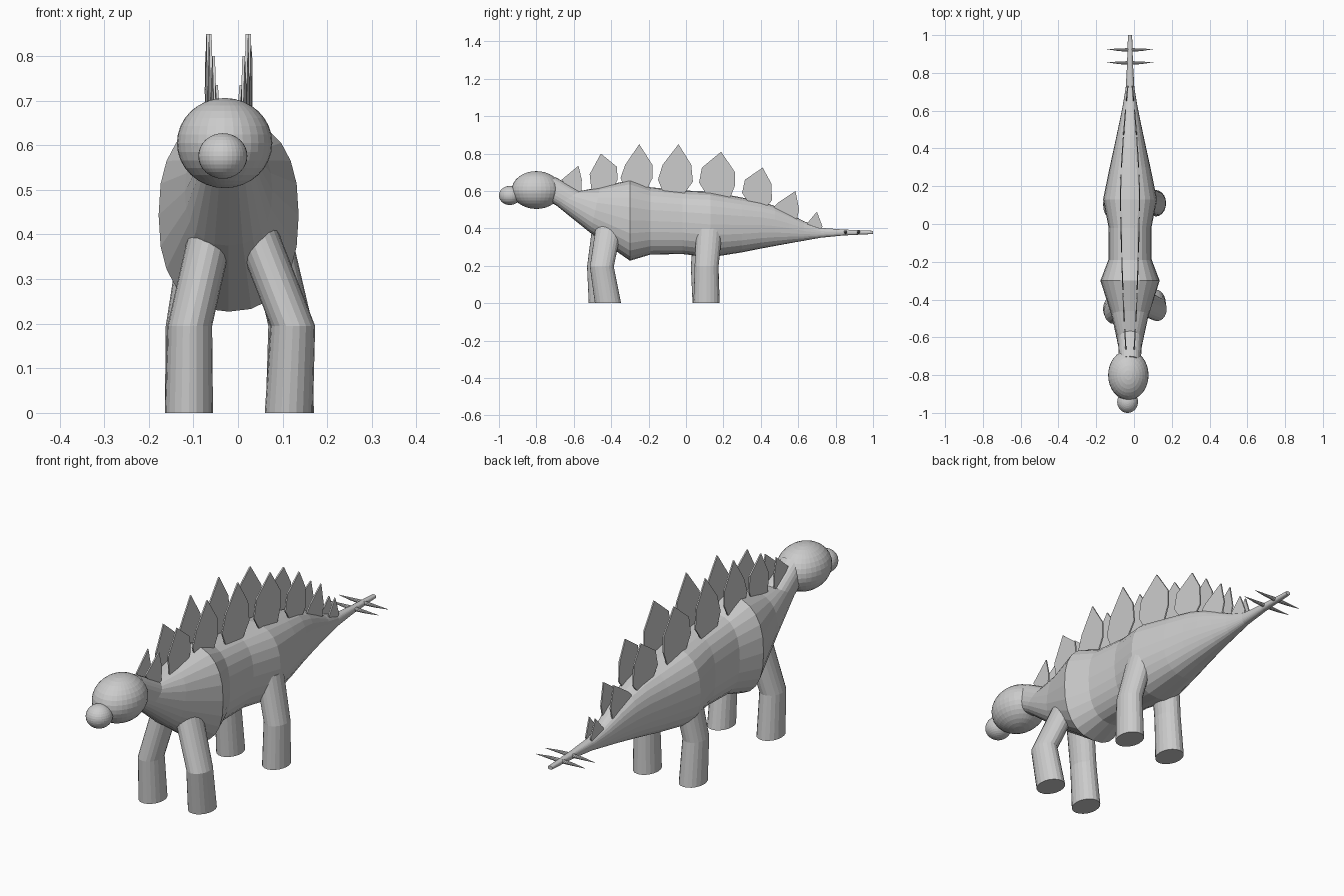
import bpy, bmesh, math
from mathutils import Vector

if "Cube" in bpy.data.objects:
    bpy.data.objects.remove(bpy.data.objects["Cube"])

CX = -0.021  # spine line


def new_object(name, bm):
    bmesh.ops.recalc_face_normals(bm, faces=bm.faces)
    mesh = bpy.data.meshes.new(name)
    bm.to_mesh(mesh)
    bm.free()
    obj = bpy.data.objects.new(name, mesh)
    bpy.context.collection.objects.link(obj)
    return obj


def loft(name, rings):
    """Skin equal-length point rings and cap both ends."""
    bm = bmesh.new()
    loops = [[bm.verts.new(p) for p in ring] for ring in rings]
    n = len(loops[0])
    for a, b in zip(loops, loops[1:]):
        for i in range(n):
            j = (i + 1) % n
            bm.faces.new((a[i], a[j], b[j], b[i]))
    bm.faces.new(loops[0])
    bm.faces.new(loops[-1][::-1])
    return new_object(name, bm)


def oval(center, u, v, n=24, power=2.0):
    """Superellipse ring spanned by half-axes u and v."""
    pts = []
    for i in range(n):
        t = 2 * math.pi * i / n
        c, s = math.cos(t), math.sin(t)
        e = 2 / power
        pts.append(Vector(center) + Vector(u) * math.copysign(abs(c) ** e, c)
                   + Vector(v) * math.copysign(abs(s) ** e, s))
    return pts


def ball(name, center, radii):
    bpy.ops.mesh.primitive_uv_sphere_add(segments=32, ring_count=16, radius=1, location=center)
    obj = bpy.context.object
    obj.name = name
    obj.scale = radii


# Body from neck to tail: top y, top z, bottom y, bottom z, half width
stations = [
    (-.70, .675, -.79, .58, .055), (-.655, .65, -.755, .56, .058),
    (-.567, .60, -.69, .52, .064), (-.46, .62, -.51, .375, .098),
    (-.30, .66, -.30, .227, .157), (-.19, .62, -.19, .26, .115),
    (-.02, .603, -.02, .263, .113), (.13, .597, .13, .245, .143),
    (.30, .565, .30, .272, .108), (.40, .545, .40, .292, .086),
    (.475, .52, .475, .306, .070), (.55, .482, .55, .320, .054),
    (.63, .438, .63, .334, .038), (.72, .403, .72, .350, .023),
    (.84, .394, .84, .362, .016), (1.0, .387, 1.0, .370, .011),
]
body_rings = []
for ty, tz, by, bz, w in stations:
    mid = (CX, (ty + by) / 2, (tz + bz) / 2)
    body_rings.append(oval(mid, (w, 0, 0), (0, (ty - by) / 2, (tz - bz) / 2), 24, 2.4))
loft("body", body_rings)

# Head and snout
ball("head", (-.03, -.80, .605), (.107, .132, .101))
ball("snout", (-.034, -.942, .576), (.055, .058, .051))

# Legs: foot, knee and hip centres, with oval radii at each
legs = {
    "front_right_leg": [(.114, -.417, 0), (.123, -.45, .195), (.035, -.41, .42)],
    "front_left_leg": [(-.110, -.45, 0), (-.108, -.465, .195), (-.057, -.43, .42)],
    "hind_right_leg": [(.116, .11, 0), (.118, .11, .195), (.07, .125, .40)],
    "hind_left_leg": [(-.110, .105, 0), (-.112, .09, .195), (-.08, .11, .40)],
}
radii = [(.054, .070), (.050, .064), (.050, .070)]
for name, path in legs.items():
    loft(name, [oval(p, (rx, 0, 0), (0, ry, 0), 20) for p, (rx, ry) in zip(path, radii)])

# Back plates: mirrored pairs, outlines in (y, z), following the spine's spread
spread = [(-.7, .020), (-.45, .034), (-.2, .043), (.1, .051), (.25, .049),
          (.45, .036), (.6, .024), (.75, .010)]


def offset(y):
    for (y0, s0), (y1, s1) in zip(spread, spread[1:]):
        if y <= y1:
            return s0 + (s1 - s0) * (y - y0) / (y1 - y0)
    return spread[-1][1]


plates = [
    [(-.665, .66), (-.575, .735), (-.557, .66), (-.56, .60), (-.60, .58)],
    [(-.515, .69), (-.455, .80), (-.37, .73), (-.365, .66), (-.395, .60), (-.505, .60)],
    [(-.325, .74), (-.25, .85), (-.18, .74), (-.178, .67), (-.21, .61), (-.325, .61), (-.35, .67)],
    [(-.125, .74), (-.04, .85), (.028, .74), (.037, .65), (-.01, .585), (-.125, .60), (-.15, .66)],
    [(.085, .725), (.188, .81), (.262, .70), (.262, .63), (.235, .56), (.11, .58), (.07, .645)],
    [(.315, .66), (.41, .725), (.456, .64), (.46, .55), (.425, .51), (.34, .53), (.30, .59)],
    [(.495, .54), (.585, .60), (.605, .50), (.59, .44), (.50, .475), (.47, .515)],
    [(.65, .43), (.70, .49), (.73, .41), (.72, .385), (.65, .41)],
]
for i, outline in enumerate(plates, 1):
    for label, side in (("right", 1), ("left", -1)):
        rings = [[(CX + side * offset(y) + t, y, z) for y, z in outline] for t in (-.003, .003)]
        loft(f"back_plate_{label}_{i}", rings)

# Tail spikes: sideways tapered pairs
for i, y in enumerate((.853, .922), 1):
    for label, side in (("right", 1), ("left", -1)):
        rings = [oval((CX + side * d, y + dy, .38), (0, r, 0), (0, 0, r), 10)
                 for d, dy, r in ((0, 0, .010), (.06, 0, .0065), (.123, .004, .0008))]
        loft(f"tail_spike_{label}_{i}", rings)
